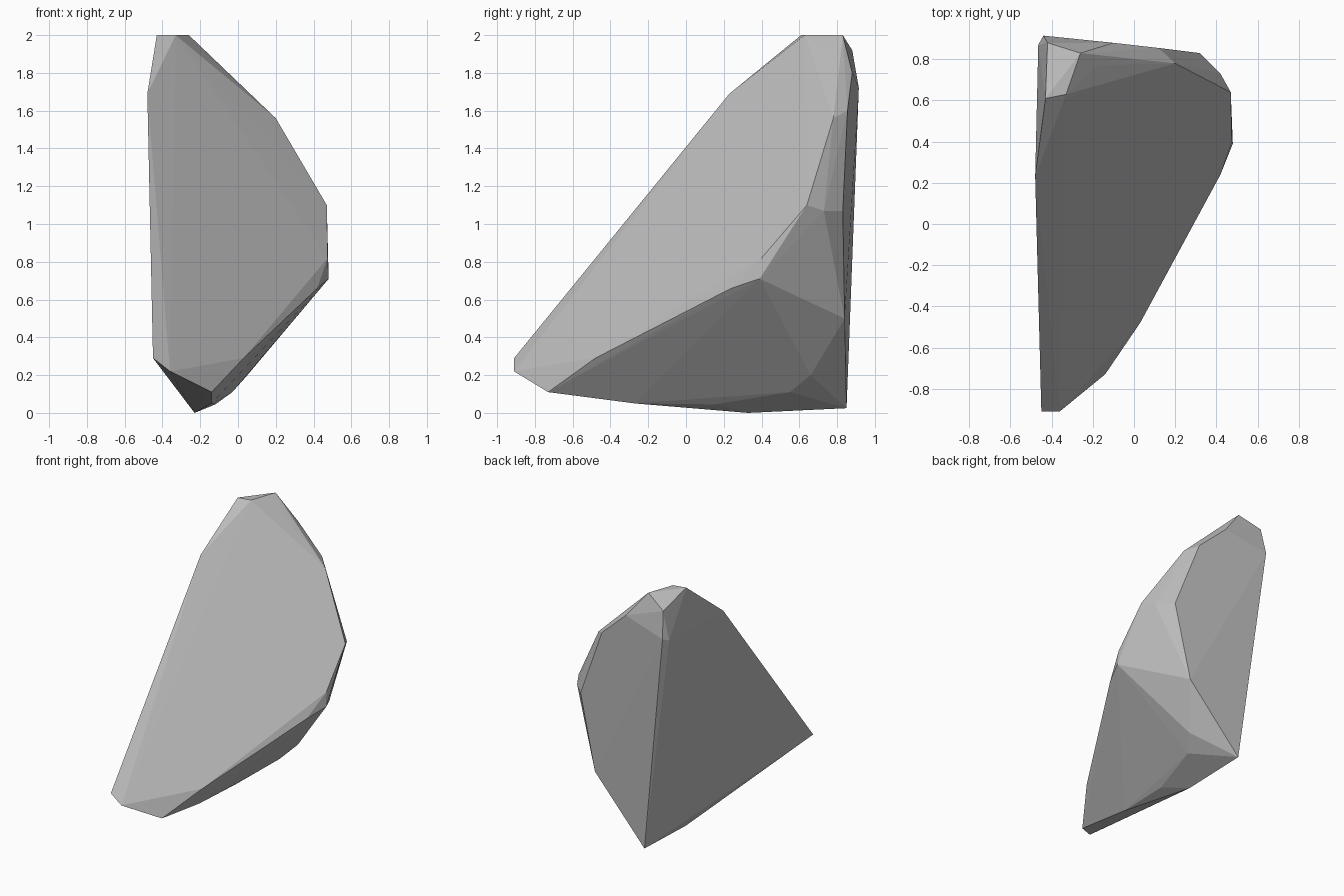
import bpy, bmesh

# Faceted boulder: the hull of its corner points
slope = [(-.43, .61, 2.0), (-.33, .63, 2.0), (-.48, .23, 1.69), (-.45, -.91, .29),
         (-.36, -.91, .22), (.03, -.48, .29), (.27, -.03, .53), (.42, .24, .66),
         (.48, .39, .71), (.475, .40, .82), (.47, .64, 1.10), (.20, .78, 1.56),
         (-.17, .77, 1.90), (-.09, .74, 1.80)]
back = [(-.26, .83, 2.0), (-.42, .88, 1.92), (-.44, .915, 1.72), (-.465, .87, 1.70),
        (-.10, .88, 1.80), (.12, .855, 1.60), (.32, .83, 1.07), (.42, .73, 1.07),
        (.19, .84, .50)]
underside = [(-.14, -.73, .11), (-.14, -.27, .05), (-.12, .15, .045), (-.23, .33, 0),
             (-.24, .85, .025), (-.03, .55, .11), (.05, .66, .20), (.09, .73, .37)]

bm = bmesh.new()
for p in slope + back + underside:
    bm.verts.new(p)
hull = bmesh.ops.convex_hull(bm, input=bm.verts)
spare = [v for v in bm.verts if not v.link_faces]
bmesh.ops.delete(bm, geom=spare, context='VERTS')
bmesh.ops.recalc_face_normals(bm, faces=bm.faces)

mesh = bpy.data.meshes.new("boulder")
bm.to_mesh(mesh)
bm.free()
boulder = bpy.data.objects.new("boulder", mesh)
bpy.context.collection.objects.link(boulder)

# Plain grey stone
stone = bpy.data.materials.new("grey stone")
stone.diffuse_color = (.5, .5, .5, 1)
mesh.materials.append(stone)
